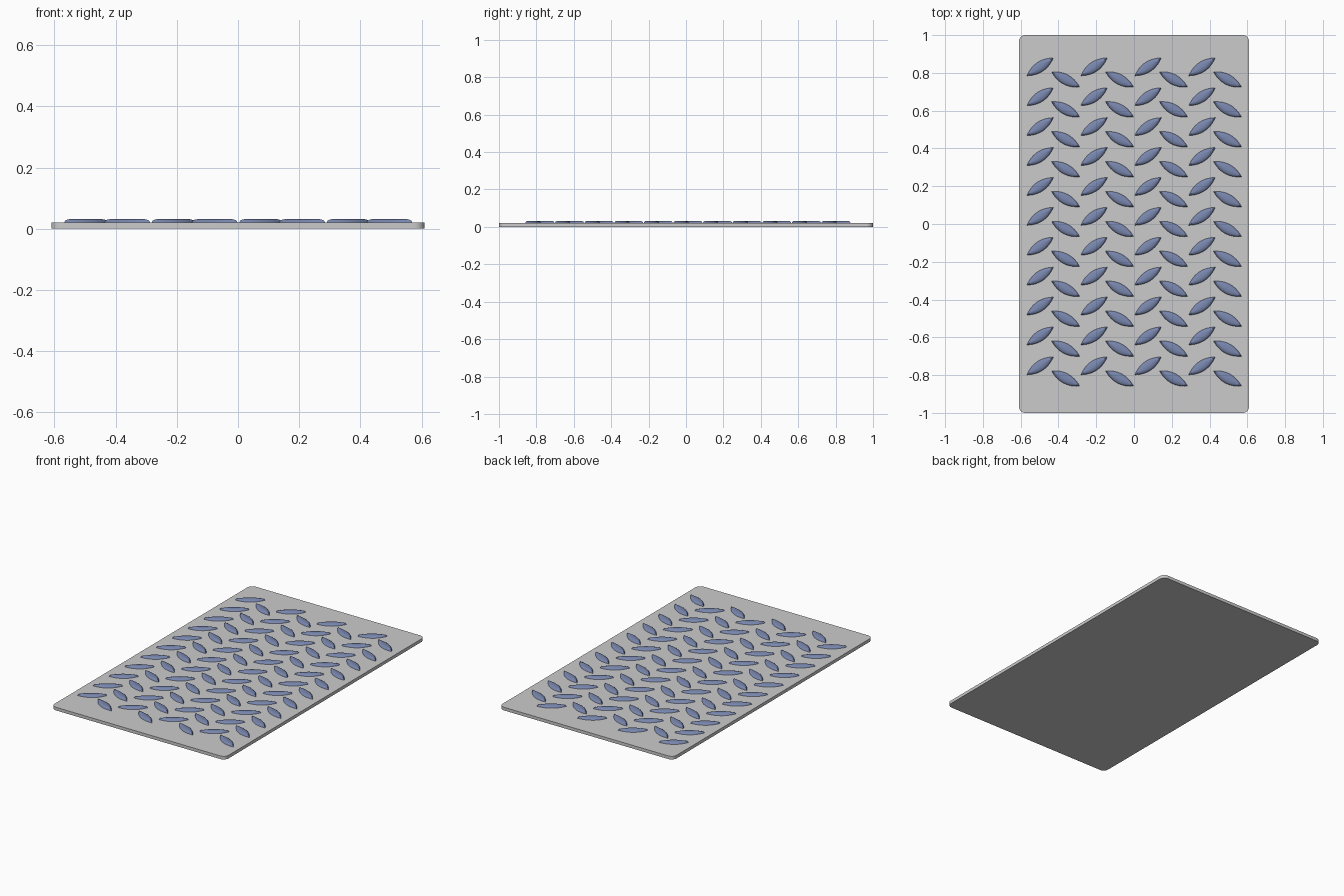
import bpy, bmesh, math

if "Cube" in bpy.data.objects:
    bpy.data.objects.remove(bpy.data.objects["Cube"])

PLATE_X, PLATE_Y, PLATE_H, CORNER = 0.61, 1.0, 0.02, 0.035


def make_object(name, bm):
    bmesh.ops.recalc_face_normals(bm, faces=bm.faces)
    mesh = bpy.data.meshes.new(name)
    bm.to_mesh(mesh)
    bm.free()
    obj = bpy.data.objects.new(name, mesh)
    bpy.context.collection.objects.link(obj)
    bpy.context.view_layer.objects.active = obj
    bpy.ops.object.select_all(action='DESELECT')
    obj.select_set(True)
    bpy.ops.object.shade_smooth_by_angle(angle=math.radians(30))
    return obj


# Flat plate with rounded corners
bm = bmesh.new()
outline = []
for i, (sx, sy) in enumerate([(1, 1), (-1, 1), (-1, -1), (1, -1)]):
    for k in range(9):
        a = math.pi / 2 * (i + k / 8)
        outline.append(bm.verts.new((sx * (PLATE_X - CORNER) + CORNER * math.cos(a),
                                     sy * (PLATE_Y - CORNER) + CORNER * math.sin(a), 0)))
base = bm.faces.new(outline)
top = bmesh.ops.extrude_face_region(bm, geom=[base], use_keep_orig=True)
bmesh.ops.translate(bm, vec=(0, 0, PLATE_H),
                    verts=[g for g in top["geom"] if isinstance(g, bmesh.types.BMVert)])
make_object("plate", bm)

steel = bpy.data.materials.new("tread_blue")
steel.diffuse_color = (0.19, 0.24, 0.42, 1)
steel.use_nodes = True
steel.node_tree.nodes["Principled BSDF"].inputs["Base Color"].default_value = steel.diffuse_color


# Pointed oval tread: stacked lens outlines with a gently domed top
def tread(name, angle, x, y, half_len=0.085, half_wid=0.027, n=12):
    bm = bmesh.new()
    c, s = math.cos(angle), math.sin(angle)
    rings = []
    for sl, sw, z in [(1, 1, 0), (0.96, 0.86, 0.006), (0.9, 0.68, 0.009), (0.75, 0.3, 0.0115)]:
        ring = []
        for k in range(2 * n):
            t = -1 + 2 * k / n if k < n else 3 - 2 * k / n
            u = t * half_len * sl
            v = (-1 if k < n else 1) * (1 - t * t) * half_wid * sw
            ring.append(bm.verts.new((u * c - v * s, u * s + v * c, z)))
        rings.append(ring)
    for lo, hi in zip(rings, rings[1:]):
        for k in range(2 * n):
            j = (k + 1) % (2 * n)
            bm.faces.new((lo[k], lo[j], hi[j], hi[k]))
    bm.faces.new(rings[-1])
    obj = make_object(name, bm)
    obj.location = (x, y, PLATE_H)
    obj.data.materials.append(steel)
    # Repeat across the columns and down the rows
    for count, step in [(4, (0.2857, 0, 0)), (11, (0, -0.1583, 0))]:
        m = obj.modifiers.new("repeat", 'ARRAY')
        m.count = count
        m.use_relative_offset = False
        m.use_constant_offset = True
        m.constant_offset_displace = step


tread("rising_treads", math.radians(34), -0.497, 0.832)
tread("falling_treads", math.radians(-28.5), -0.362, 0.765)
